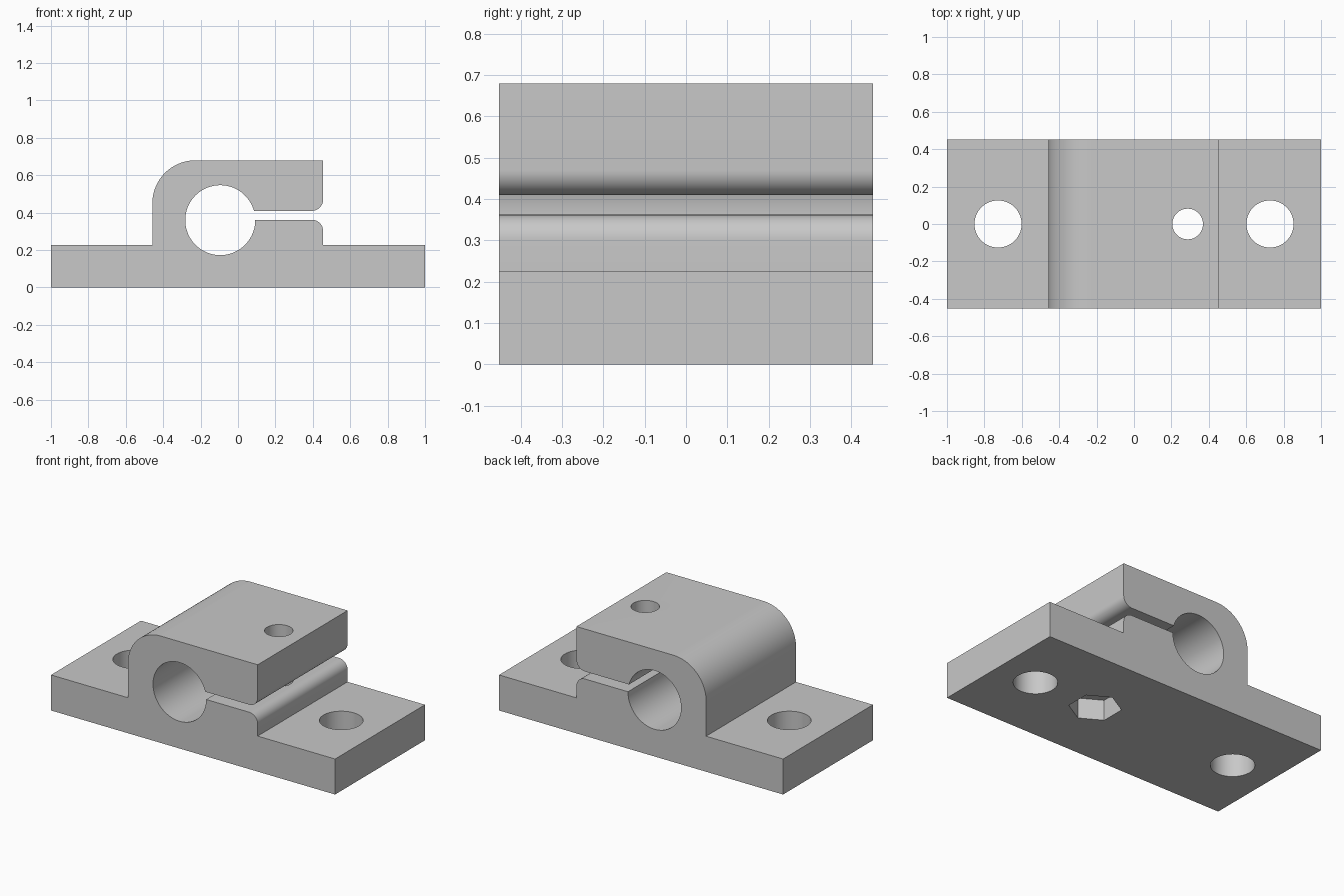
import bpy, bmesh
from math import cos, sin, radians, degrees, asin

cube = bpy.data.objects.get("Cube")
if cube:
    bpy.data.objects.remove(cube, do_unlink=True)

HALF_Y = 0.452
BORE = (-0.095, 0.36)
BORE_R = 0.187
SLOT_LOW, SLOT_HIGH = 0.362, 0.41
JAW = 0.455
BASE_TOP = 0.226
TOP = 0.68

steel = bpy.data.materials.new("plain grey")
steel.use_nodes = True
grey = (0.58, 0.58, 0.58, 1)
steel.diffuse_color = grey
steel.node_tree.nodes["Principled BSDF"].inputs["Base Color"].default_value = grey


def arc(cx, cz, r, start, end, steps):
    """Points on an arc, angles in degrees."""
    angles = [radians(start + (end - start) * i / steps) for i in range(steps + 1)]
    return [(cx + r * cos(a), cz + r * sin(a)) for a in angles]


def new_object(name, bm):
    bmesh.ops.recalc_face_normals(bm, faces=bm.faces)
    mesh = bpy.data.meshes.new(name)
    bm.to_mesh(mesh)
    bm.free()
    mesh.materials.append(steel)
    obj = bpy.data.objects.new(name, mesh)
    bpy.context.collection.objects.link(obj)
    return obj


def cut(target, name, x, r, z0, z1, sides, turn=0):
    """Cut an upright prism out of the target."""
    bm = bmesh.new()
    ring = [bm.verts.new((px, py, z0)) for px, py in arc(x, 0, r, turn, turn + 360, sides)[:-1]]
    face = bm.faces.new(ring)
    ext = bmesh.ops.extrude_face_region(bm, geom=[face])
    moved = [v for v in ext["geom"] if isinstance(v, bmesh.types.BMVert)]
    bmesh.ops.translate(bm, verts=moved, vec=(0, 0, z1 - z0))
    cutter = new_object(name, bm)
    cutter.hide_render = True
    mod = target.modifiers.new(name, 'BOOLEAN')
    mod.operation = 'DIFFERENCE'
    mod.solver = 'EXACT'
    mod.object = cutter
    bpy.context.view_layer.objects.active = target
    bpy.ops.object.modifier_apply(modifier=name)
    bpy.data.objects.remove(cutter, do_unlink=True)


# Side profile: base flanges, lower jaw, slotted bore, upper jaw, rounded shoulder
fillet = 0.06
shoulder = 0.23
low_angle = degrees(asin((SLOT_LOW - BORE[1]) / BORE_R))
high_angle = degrees(asin((SLOT_HIGH - BORE[1]) / BORE_R))
profile = [(-1, 0), (1, 0), (1, BASE_TOP), (JAW, BASE_TOP)]
profile += arc(JAW - fillet, SLOT_LOW - fillet, fillet, 0, 90, 12)
profile += arc(*BORE, BORE_R, low_angle, high_angle - 360, 72)
profile += arc(JAW - fillet, SLOT_HIGH + fillet, fillet, -90, 0, 12)
profile += [(JAW, TOP)]
profile += arc(-JAW - 0.003 + shoulder, TOP - shoulder, shoulder, 90, 180, 24)
profile += [(-JAW - 0.003, BASE_TOP), (-1, BASE_TOP)]

bm = bmesh.new()
front = bm.faces.new([bm.verts.new((x, -HALF_Y, z)) for x, z in profile])
ext = bmesh.ops.extrude_face_region(bm, geom=[front])
back = [v for v in ext["geom"] if isinstance(v, bmesh.types.BMVert)]
bmesh.ops.translate(bm, verts=back, vec=(0, 2 * HALF_Y, 0))
block = new_object("clamp_block", bm)

# Mounting holes, clamp bolt hole and hexagonal nut pocket
for side, label in ((-1, "right"), (1, "left")):
    cut(block, label + "_mounting_hole", side * 0.727, 0.126, -0.1, 0.4, 64)
cut(block, "bolt_hole", 0.287, 0.082, -0.1, 0.8, 48)
cut(block, "nut_pocket", 0.287, 0.151, -0.1, 0.13, 6, 30)

# Smooth curved walls, sharp corners
bpy.ops.object.select_all(action='DESELECT')
block.select_set(True)
bpy.context.view_layer.objects.active = block
bpy.ops.object.shade_smooth_by_angle(angle=radians(30))
